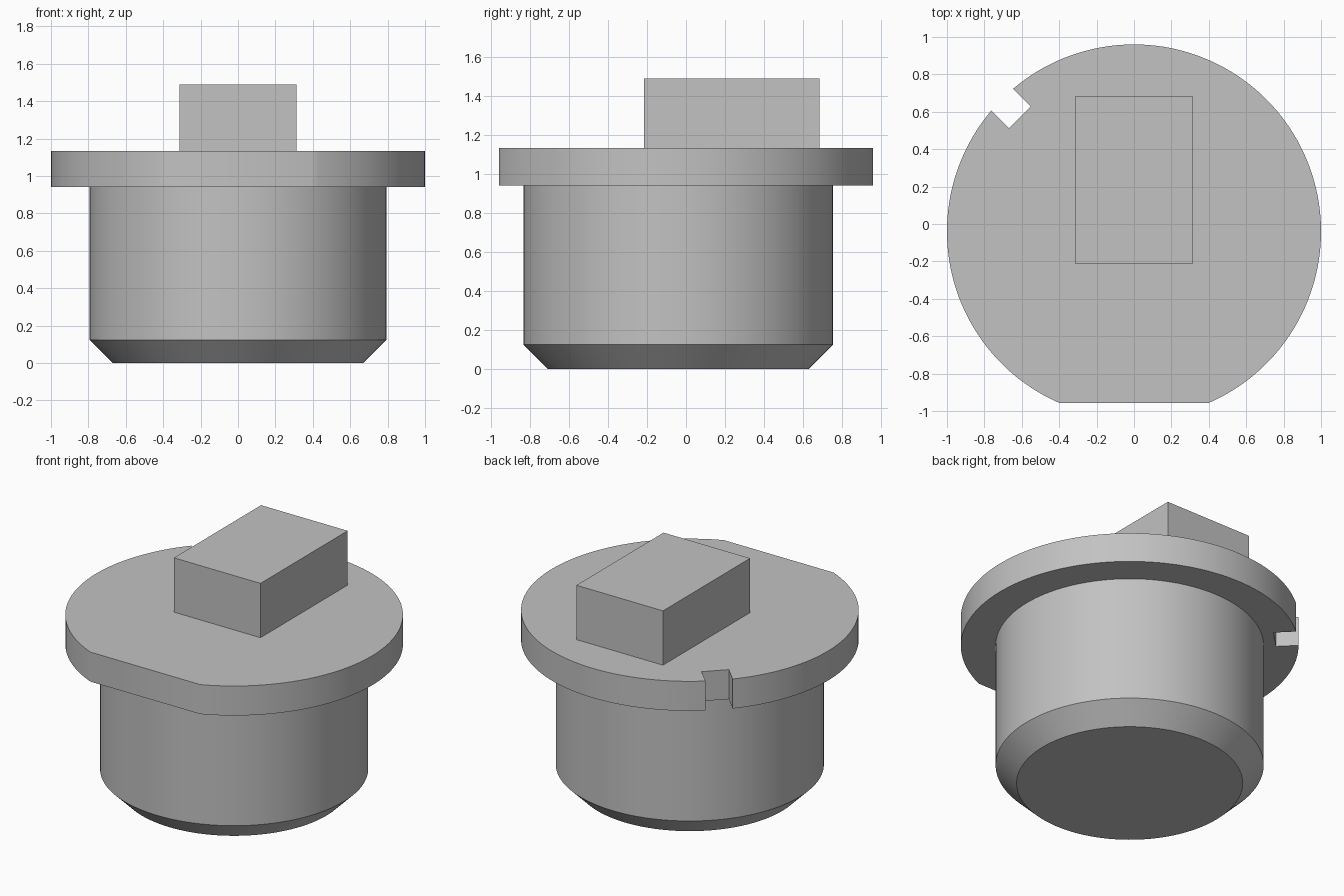
import bpy, bmesh
from math import sin, cos, asin, sqrt, radians, pi

cube = bpy.data.objects.get("Cube")
if cube:
    bpy.data.objects.remove(cube, do_unlink=True)

AXIS_Y = -0.04                      # centre line of the round parts
FLANGE_BOTTOM, FLANGE_TOP = 0.94, 1.133
SINK = 0.05                         # overlap of joined parts

grey = bpy.data.materials.new("plain_grey")
grey.use_nodes = True
colour = (0.54, 0.54, 0.54, 1)
grey.diffuse_color = colour
grey.node_tree.nodes["Principled BSDF"].inputs["Base Color"].default_value = colour


def finish(name, bm, y):
    """Turn a bmesh into a shaded object."""
    bmesh.ops.recalc_face_normals(bm, faces=bm.faces[:])
    mesh = bpy.data.meshes.new(name)
    bm.to_mesh(mesh)
    bm.free()
    mesh.materials.append(grey)
    ob = bpy.data.objects.new(name, mesh)
    ob.location.y = y
    bpy.context.collection.objects.link(ob)
    bpy.ops.object.select_all(action='DESELECT')
    ob.select_set(True)
    bpy.context.view_layer.objects.active = ob
    bpy.ops.object.shade_smooth_by_angle(angle=radians(30))
    return ob


def extrude_outline(name, outline, bottom, top, y):
    """Solid prism from a flat outline."""
    bm = bmesh.new()
    face = bm.faces.new([bm.verts.new((px, py, bottom)) for px, py in outline])
    ext = bmesh.ops.extrude_face_region(bm, geom=[face])
    verts = [v for v in ext["geom"] if isinstance(v, bmesh.types.BMVert)]
    bmesh.ops.translate(bm, verts=verts, vec=(0, 0, top - bottom))
    return finish(name, bm, y)


def arc(start, end, steps):
    angles = [start + (end - start) * i / steps for i in range(steps + 1)]
    return [(cos(a), sin(a)) for a in angles]


# Flange: unit disc with a front flat and a square notch at the back right
flat = asin(0.918)
half_width, floor_distance = 0.082, 0.863
notch = radians(135)
spread = asin(half_width)
floor = [(floor_distance * cos(notch) - s * half_width * sin(notch),
          floor_distance * sin(notch) + s * half_width * cos(notch))
         for s in (-1, 1)]
outline = arc(-flat, notch - spread, 96) + floor + arc(notch + spread, pi + flat, 54)
extrude_outline("flange", outline, FLANGE_BOTTOM, FLANGE_TOP, AXIS_Y)

# Plug body: cylinder with a chamfered lower end
bm = bmesh.new()
profile = [(0.67, 0), (0.794, 0.124), (0.794, FLANGE_BOTTOM + SINK)]
sides = 128
rings = [[bm.verts.new((r * cos(2 * pi * i / sides), r * sin(2 * pi * i / sides), z))
          for i in range(sides)] for r, z in profile]
for low, high in zip(rings, rings[1:]):
    for i in range(sides):
        j = (i + 1) % sides
        bm.faces.new((low[i], low[j], high[j], high[i]))
bm.faces.new(rings[0])
bm.faces.new(rings[-1])
finish("plug_body", bm, AXIS_Y)

# Rectangular block, set towards the back
w, d = 0.313, 0.45
extrude_outline("top_block", [(-w, -d), (w, -d), (w, d), (-w, d)],
                FLANGE_TOP - SINK, 1.488, 0.235)
